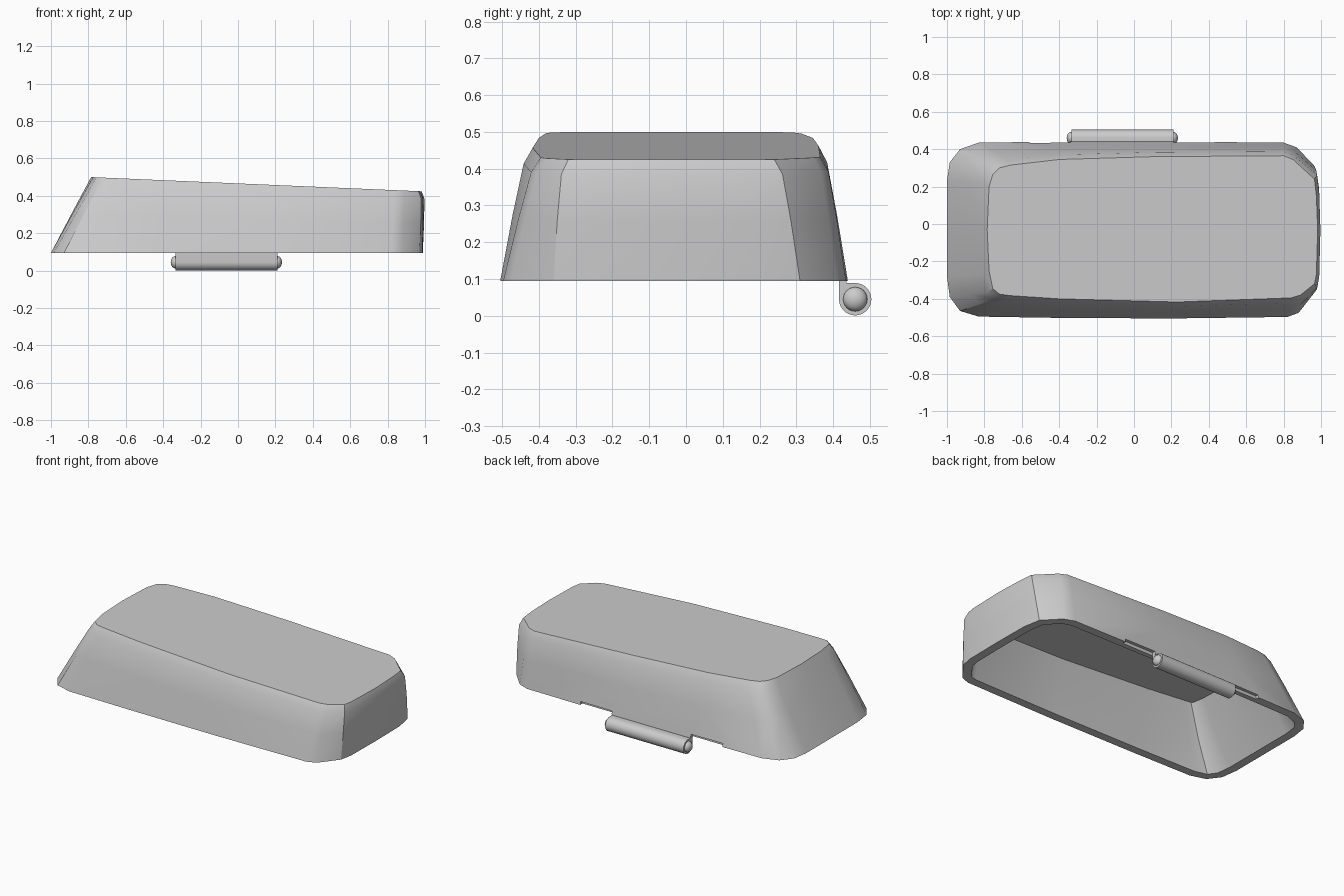
import bpy, bmesh, math
from mathutils import Vector

if "Cube" in bpy.data.objects:
    bpy.data.objects.remove(bpy.data.objects["Cube"], do_unlink=True)

grey = bpy.data.materials.new("plain grey")
grey.use_nodes = True
COLOUR = (0.6, 0.6, 0.6, 1)
grey.diffuse_color = COLOUR
grey.node_tree.nodes["Principled BSDF"].inputs["Base Color"].default_value = COLOUR

RIM_Z = 0.095
WALL = 0.055

# Matching outlines of the open rim and the sloping lid top
RIM = [(-1, -.28), (-.985, -.39), (-.93, -.465), (-.83, -.495), (-.4, -.502), (.2, -.505),
       (.82, -.497), (.88, -.475), (.97, -.36), (.985, -.28), (.988, -.03), (.985, .2),
       (.965, .31), (.87, .41), (.8, .435), (.2, .44), (-.4, .44), (-.83, .435),
       (-.93, .4), (-.985, .33), (-1, .23), (-1, -.03)]
TOP = [(-.775, -.25), (-.755, -.345), (-.72, -.375), (-.66, -.383), (-.4, -.4), (.23, -.417),
       (.84, -.395), (.89, -.38), (.965, -.32), (.975, -.27), (.982, -.03), (.975, .15),
       (.965, .24), (.85, .345), (.8, .365), (.1, .36), (-.4, .345), (-.66, .315),
       (-.72, .3), (-.755, .265), (-.775, .2), (-.785, -.03)]


def top_z(x):
    return 0.5 - 0.043 * (x + 0.78)


def inset(loop, d):
    """Shift an anticlockwise outline inwards."""
    out = []
    for i, p in enumerate(loop):
        p = Vector(p)
        a = (p - Vector(loop[i - 1])).normalized()
        b = (Vector(loop[(i + 1) % len(loop)]) - p).normalized()
        n = Vector((-a.y - b.y, a.x + b.x)).normalized()
        out.append(p + n * d)
    return out


def level(t, bulge, depth=0.0, drop=0.0):
    """Outline at fraction t of the wall height, bulged outwards."""
    ring = []
    for r, c in zip(inset(RIM, depth), inset(TOP, depth)):
        p = r.lerp(c, t)
        p.y += math.copysign(bulge, p.y) if abs(p.y) > 0.1 else 0
        p.x += bulge if p.x > 0.9 else 0
        ring.append((p.x, p.y, RIM_Z + t * (top_z(p.x) - drop - RIM_Z)))
    return ring


def finish(obj, angle=30):
    obj.data.materials.clear()
    obj.data.materials.append(grey)
    bpy.ops.object.select_all(action='DESELECT')
    obj.select_set(True)
    bpy.context.view_layer.objects.active = obj
    bpy.ops.object.shade_smooth_by_angle(angle=math.radians(angle))


def mesh_object(name, bm):
    bmesh.ops.recalc_face_normals(bm, faces=bm.faces)
    mesh = bpy.data.meshes.new(name)
    bm.to_mesh(mesh)
    bm.free()
    obj = bpy.data.objects.new(name, mesh)
    bpy.context.collection.objects.link(obj)
    return obj


def box(name, low, high):
    bm = bmesh.new()
    bmesh.ops.create_cube(bm, size=1)
    for v in bm.verts:
        v.co = [h if c > 0 else l for c, l, h in zip(v.co, low, high)]
    return mesh_object(name, bm)


# Hollow lid: loft from the inner ceiling, round the rim and up to the top
bm = bmesh.new()
levels = [level(1, 0, WALL, 0.045), level(0.5, 0.008, WALL, 0.045), level(0, 0, WALL),
          level(0, 0), level(0.5, 0.01), level(0.88, 0.014), level(1, 0)]
rings = [[bm.verts.new(p) for p in ring] for ring in levels]
count = len(RIM)
for a, b in zip(rings, rings[1:]):
    for i in range(count):
        j = (i + 1) % count
        bm.faces.new((a[i], a[j], b[j], b[i]))
bm.faces.new(rings[0])
bm.faces.new(rings[-1])
lid = mesh_object("lid_shell", bm)

# Shallow notches in the back rim on each side of the hinge
for low_x, high_x in ((-0.56, -0.34), (0.21, 0.43)):
    cutter = box("notch_cutter", (low_x, 0.415, 0.05), (high_x, 0.5, RIM_Z + 0.02))
    cutter.hide_render = True
    cut = lid.modifiers.new("notch", 'BOOLEAN')
    cut.operation = 'DIFFERENCE'
    cut.object = cutter
    bpy.context.view_layer.objects.active = lid
    bpy.ops.object.modifier_apply(modifier=cut.name)
    bpy.data.objects.remove(cutter, do_unlink=True)
finish(lid)

# Hinge barrel: round below, squared off where it meets the rim
HINGE_Y, HINGE_Z, HINGE_R = 0.46, 0.045, 0.044
LEFT, RIGHT = 0.21, -0.335
arc = [math.radians(180 + 270 * i / 24) for i in range(25)]
profile = [(HINGE_Y + HINGE_R * math.cos(a), HINGE_Z + HINGE_R * math.sin(a)) for a in arc]
profile += [(0.436, RIM_Z - 0.006), (0.436, RIM_Z + 0.01), (HINGE_Y - HINGE_R, RIM_Z + 0.01)]
bm = bmesh.new()
ends = [[bm.verts.new((x, y, z)) for y, z in profile] for x in (RIGHT, LEFT)]
for i in range(len(profile)):
    j = (i + 1) % len(profile)
    bm.faces.new((ends[0][i], ends[0][j], ends[1][j], ends[1][i]))
for end in ends:
    bm.faces.new(end)
finish(mesh_object("hinge_barrel", bm))

# Domed pins at both ends of the barrel
for name, x in (("right_hinge_pin", RIGHT), ("left_hinge_pin", LEFT)):
    bpy.ops.mesh.primitive_uv_sphere_add(segments=24, ring_count=12, radius=0.033,
                                         location=(x, HINGE_Y, HINGE_Z),
                                         rotation=(0, math.pi / 2, 0))
    pin = bpy.context.object
    pin.name = name
    pin.scale.z = 0.75
    finish(pin)
